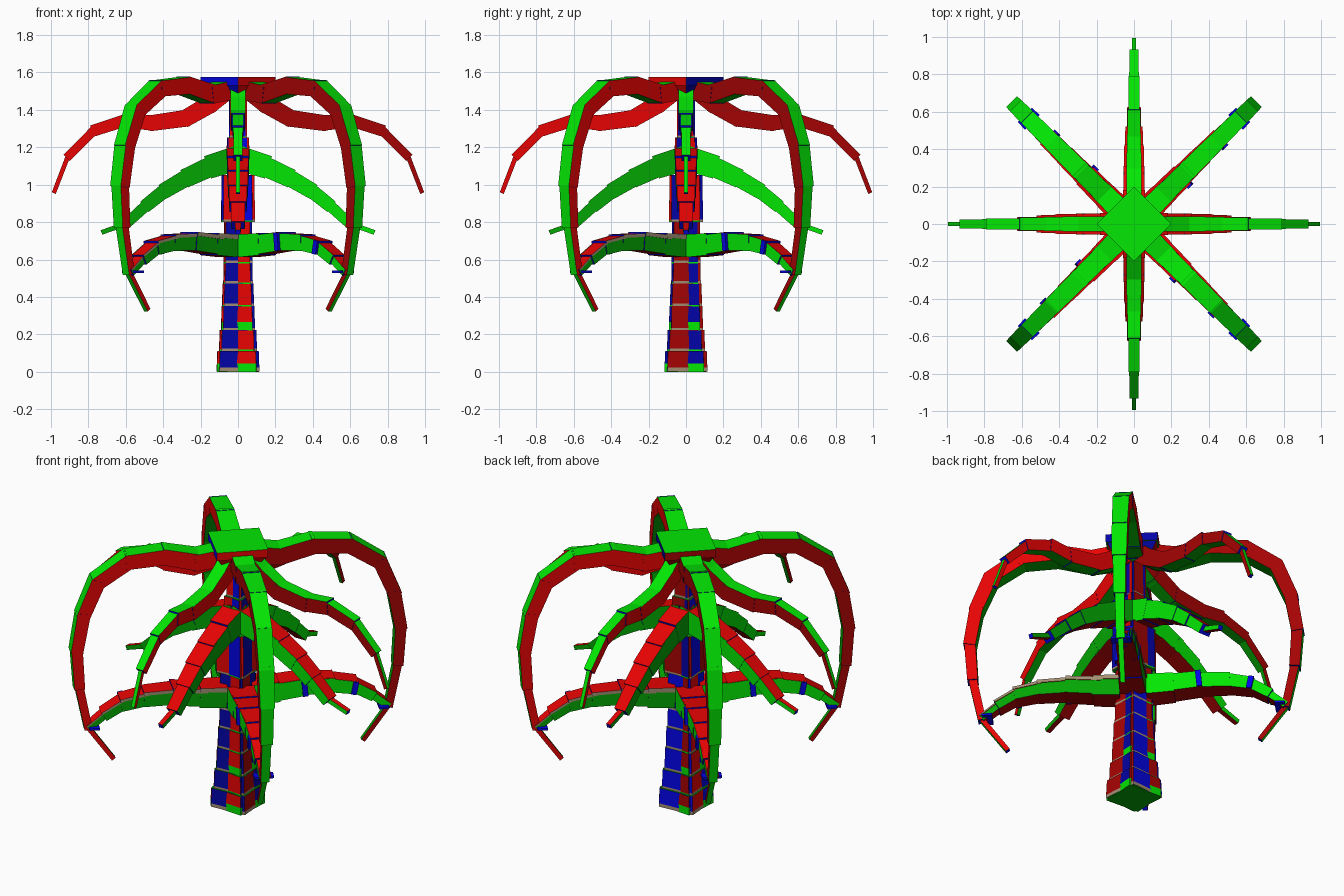
import bpy, bmesh, math
from mathutils import Vector

cube = bpy.data.objects.get("Cube")
if cube:
    bpy.data.objects.remove(cube, do_unlink=True)


def make_material(name, colour):
    mat = bpy.data.materials.new(name)
    mat.use_nodes = True
    mat.diffuse_color = (*colour, 1)
    mat.node_tree.nodes["Principled BSDF"].inputs["Base Color"].default_value = (*colour, 1)
    return mat


MATS = [make_material("red", (0.8, 0.001, 0.001)),
        make_material("dark red", (0.38, 0.001, 0.001)),
        make_material("green", (0.001, 0.8, 0.001)),
        make_material("dark green", (0.001, 0.38, 0.001)),
        make_material("blue", (0.001, 0.001, 0.8)),
        make_material("dark blue", (0.001, 0.001, 0.38)),
        make_material("tan", (0.36, 0.27, 0.17))]
RED, DARK_RED, GREEN, DARK_GREEN, BLUE, DARK_BLUE, TAN = range(7)
X, Y, Z = Vector((1, 0, 0)), Vector((0, 1, 0)), Vector((0, 0, 1))
S = math.sqrt(2)

# Face colours of a limb block: bottom, left, top, right, ends
UPRIGHT = (DARK_GREEN, RED, GREEN, DARK_RED, BLUE)
ROLLED = (DARK_RED, DARK_GREEN, RED, GREEN, BLUE)


def finish(bm, name, turn):
    bmesh.ops.recalc_face_normals(bm, faces=bm.faces)
    mesh = bpy.data.meshes.new(name)
    bm.to_mesh(mesh)
    bm.free()
    for mat in MATS:
        mesh.materials.append(mat)
    obj = bpy.data.objects.new(name, mesh)
    obj.rotation_euler.z = turn
    bpy.context.collection.objects.link(obj)
    return obj


def tapered_box(bm, start, end, size0, size1, side, up, colours):
    """Box from start to end; colours = (-up, +side, +up, -side, ends)."""
    rings = []
    for centre, (w, h) in ((start, size0), (end, size1)):
        rings.append([bm.verts.new(centre + side * sx * w / 2 + up * sy * h / 2)
                      for sx, sy in ((-1, -1), (1, -1), (1, 1), (-1, 1))])
    a, b = rings
    for i in range(4):
        j = (i + 1) % 4
        bm.faces.new((a[i], a[j], b[j], b[i])).material_index = colours[i]
    for ring in rings:
        bm.faces.new(ring).material_index = colours[4]


def limb(name, path, sizes, colours, first_angle, tan_edge=False, collars=()):
    """Four copies of a limb of stepped blocks along (radius, height) points."""
    for k in range(4):
        bm = bmesh.new()
        for i, (w, h) in enumerate(sizes):
            p, q = (Vector((r, 0, z)) for r, z in path[i:i + 2])
            along = (q - p).normalized()
            up = along.cross(Y)
            lap = along * h * 0.18
            p, q = p - lap, q + (lap if i < len(sizes) - 1 else Vector())
            tapered_box(bm, p, q, (w * 1.03, h * 1.03), (w * 0.96, h * 0.96), Y, up, colours)
            if tan_edge:
                # Tan strip along the upper edge of the left flank
                shift = Y * 0.005 + up * h * 0.4
                tapered_box(bm, p + shift, q + shift, (w * 1.03, h * 0.22),
                            (w * 0.96, h * 0.2), Y, up, (RED, TAN, RED, RED, BLUE))
            if i in collars:
                # Blue collar that stands out from the right flank
                shift = -Y * 0.008
                tapered_box(bm, q - along * 0.03 + shift, q + shift, (w, h * 0.96),
                            (w, h * 0.96), Y, up, (BLUE,) * 5)
        finish(bm, f"{name}_{k + 1}", math.radians(first_angle + 90 * k))


# Trunk: two stacks of square blocks, turned slightly against each other
levels = [0, 0.11, 0.22, 0.35, 0.47, 0.58, 0.8, 1.05, 1.25, 1.5]
halves = [0.107, 0.095, 0.085, 0.08, 0.074, 0.072, 0.085, 0.056, 0.046]
for name, sign, sides, base, shrink, shift in (
        ("trunk_left_turn", 1, (DARK_BLUE, DARK_RED, BLUE, RED), TAN, 0,
         Vector((0, 0, 0.002))),
        ("trunk_right_turn", -1, (RED, DARK_BLUE, DARK_RED, BLUE), GREEN, 0.002,
         Vector((0, -0.002, 0)))):
    bm = bmesh.new()
    for i, half in enumerate(halves):
        low, high = Z * levels[i] + shift, Z * levels[i + 1] + shift
        w = (half - shrink) * 2
        if base == TAN:
            band = 0.012 if i else 0.02
        else:
            band = 0.045 if i in (0, 2) else 0.008
        foot = low + Z * band
        walls = sides if i < 6 else sides[-1:] + sides[:-1]
        tapered_box(bm, low, foot, (w, w), (w, w), X, Y, (base,) * 4 + (DARK_GREEN,))
        tapered_box(bm, foot, high, (w, w), (w * 0.97, w * 0.97), X, Y,
                    walls + (DARK_GREEN,))
    finish(bm, name, math.radians(4 * sign))

# Crown plate with its tapering underside
bm = bmesh.new()
for z0, z1, d0, d1 in ((1.45, 1.53, 0.12, 0.19), (1.53, 1.577, 0.2, 0.2)):
    tapered_box(bm, Z * z0, Z * z1, (d0 * S, d0 * S), (d1 * S, d1 * S), X, Y,
                (BLUE, RED, DARK_BLUE, DARK_RED, GREEN))
finish(bm, "crown_plate", math.radians(-45))

# Great arches on the diagonals, given by their offset along one axis
arch = [(0.04, 1.51), (0.16, 1.485), (0.29, 1.53), (0.43, 1.515), (0.55, 1.4),
        (0.605, 1.21), (0.63, 1.0), (0.62, 0.78), (0.585, 0.53), (0.485, 0.33)]
limb("great_arch", [(x * S, z) for x, z in arch],
     [(0.115, 0.1), (0.105, 0.095), (0.1, 0.088), (0.092, 0.083), (0.088, 0.078),
      (0.084, 0.07), (0.07, 0.06), (0.05, 0.045), (0.028, 0.026)],
     UPRIGHT, 45)

# Long top branches on the axes
limb("top_branch",
     [(0.04, 1.52), (0.15, 1.43), (0.28, 1.355), (0.46, 1.33), (0.6, 1.345),
      (0.77, 1.29), (0.91, 1.15), (0.985, 0.955)],
     [(0.08, 0.1), (0.08, 0.095), (0.078, 0.088), (0.07, 0.08), (0.06, 0.065),
      (0.05, 0.048), (0.022, 0.024)],
     UPRIGHT, 0)

# Drooping middle branches on the axes
limb("middle_branch",
     [(0.01, 1.14), (0.14, 1.1), (0.27, 1.04), (0.39, 0.97), (0.49, 0.89),
      (0.6, 0.79), (0.73, 0.745)],
     [(0.12, 0.13), (0.112, 0.105), (0.108, 0.088), (0.096, 0.074),
      (0.075, 0.058), (0.03, 0.026)],
     ROLLED, 0)

# Low branches that reach out to the arches
low_path = [(0.065, 0.675), (0.14, 0.68), (0.25, 0.695), (0.36, 0.69),
            (0.45, 0.665), (0.52, 0.605), (0.585, 0.53)]
limb("low_branch", [(x * S, z) for x, z in low_path],
     [(0.138, 0.12), (0.128, 0.102), (0.11, 0.09), (0.1, 0.077),
      (0.085, 0.06), (0.06, 0.04)],
     ROLLED, 45, tan_edge=True, collars=(1, 3))

# Blue cross plates where the low branches meet the arches
limb("low_branch_collar", [(0.545 * S, 0.535), (0.583 * S, 0.535)], [(0.11, 0.012)],
     (BLUE,) * 5, 45)
